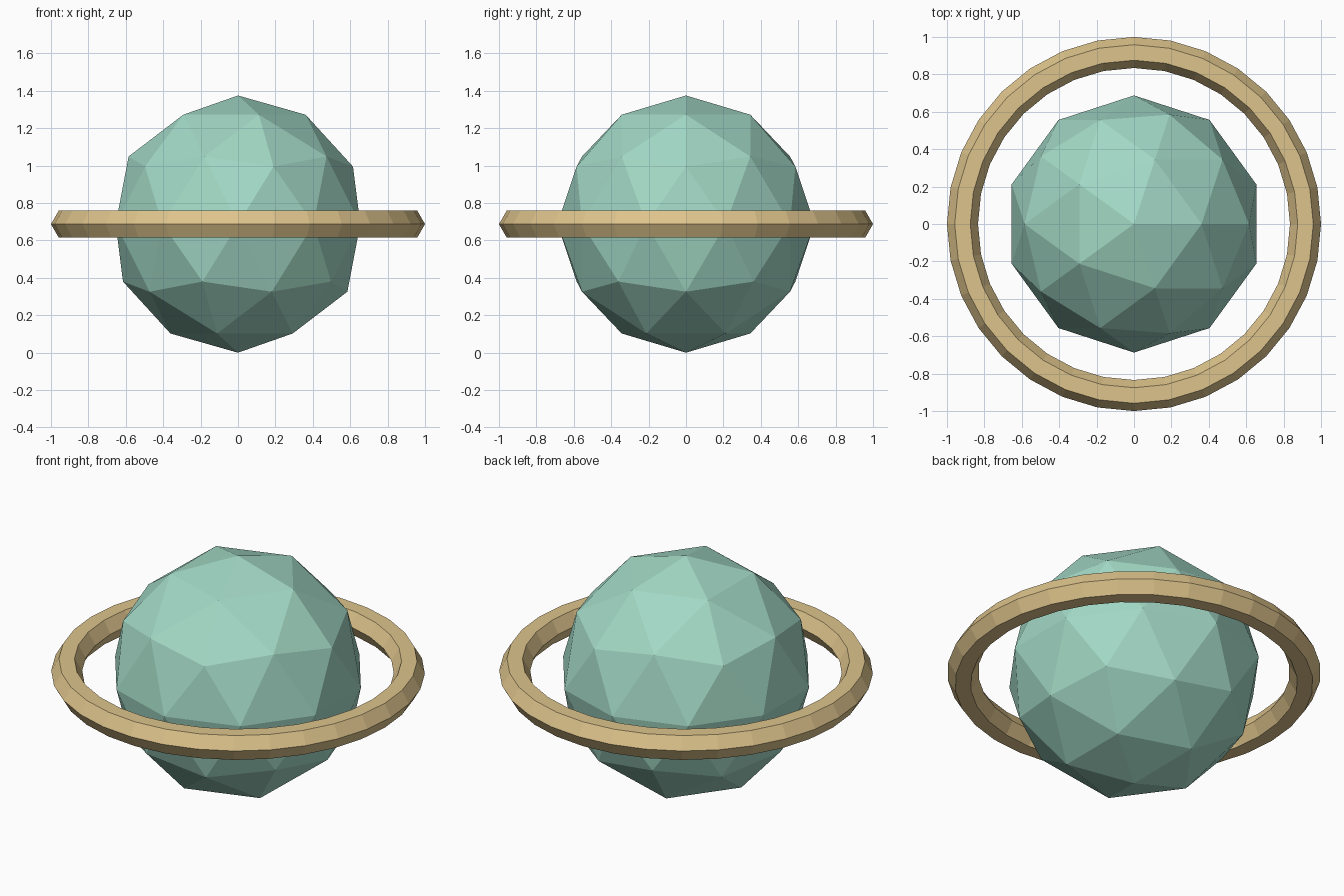
import bpy

if "Cube" in bpy.data.objects:
    bpy.data.objects.remove(bpy.data.objects["Cube"])

R = 0.6875  # planet radius, also its centre height


def srgb(r, g, b):
    """Convert 0-255 display values to a linear colour."""
    lin = [c / 255 / 12.92 if c < 11 else ((c / 255 + 0.055) / 1.055) ** 2.4 for c in (r, g, b)]
    return (*lin, 1.0)


def finish(name, material, colour):
    obj = bpy.context.object
    obj.name = name
    mat = bpy.data.materials.new(material)
    mat.diffuse_color = srgb(*colour)
    mat.use_nodes = True
    mat.node_tree.nodes["Principled BSDF"].inputs["Base Color"].default_value = mat.diffuse_color
    obj.data.materials.append(mat)
    bpy.ops.object.shade_flat()
    return obj


# Faceted planet body
bpy.ops.mesh.primitive_ico_sphere_add(subdivisions=2, radius=R, location=(0, 0, R))
finish("planet", "pale sea green", (162, 216, 197))

# Ring around the equator with a six-sided section
bpy.ops.mesh.primitive_torus_add(major_segments=32, minor_segments=6,
                                 major_radius=0.917, minor_radius=0.083,
                                 location=(0, 0, R))
finish("ring", "warm sand", (222, 196, 140))
